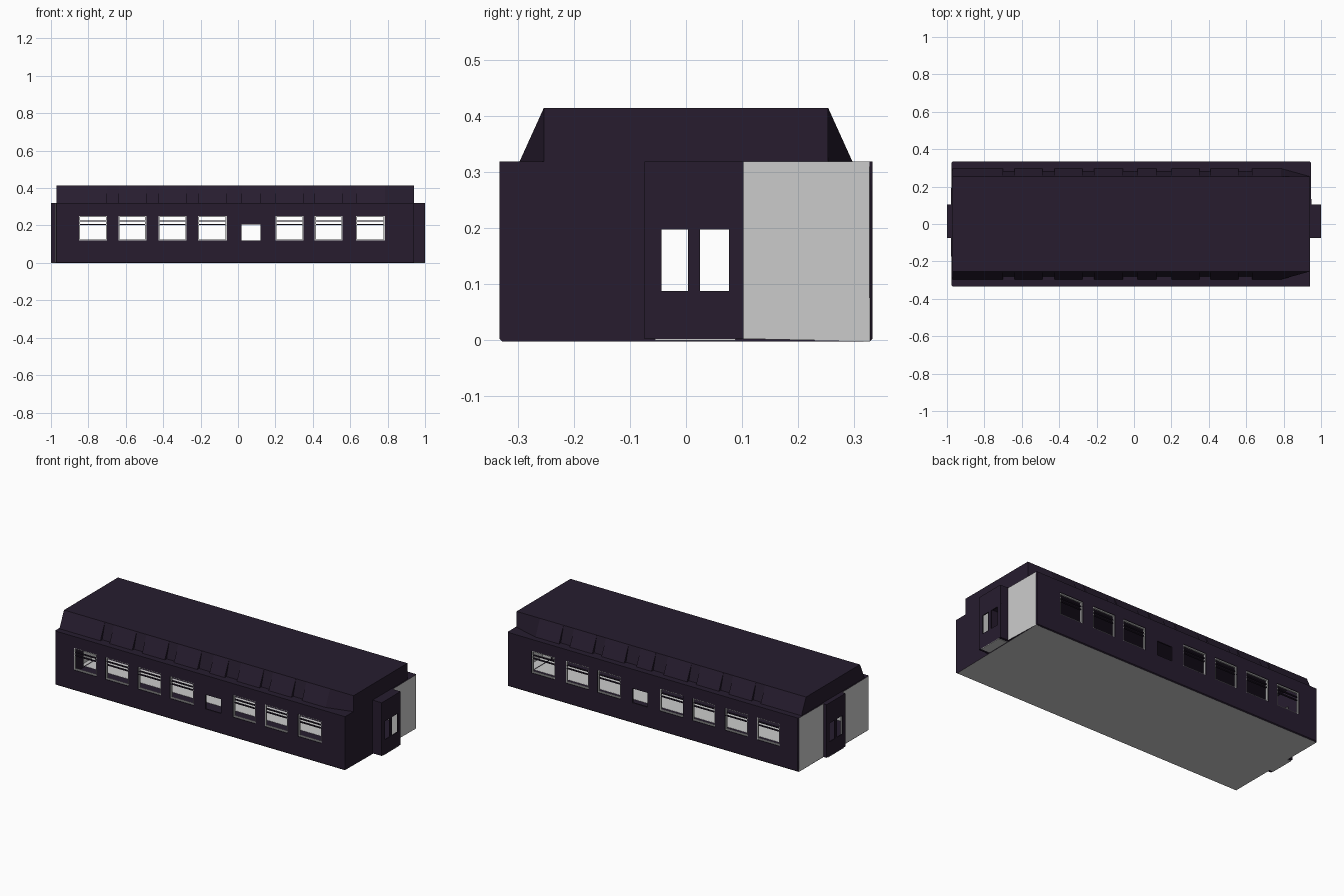
import bpy, bmesh

if "Cube" in bpy.data.objects:
    bpy.data.objects.remove(bpy.data.objects["Cube"])

X0, X1, YW, ZW, ZR = -0.97, 0.94, 0.333, 0.32, 0.415
WINDOWS = [(-0.85, -0.70), (-0.64, -0.49), (-0.425, -0.275), (-0.215, -0.06),
           (0.02, 0.12), (0.20, 0.35), (0.41, 0.56), (0.63, 0.785)]
Z_LOW, Z_HIGH, Z_SMALL = 0.12, 0.252, 0.205
DOOR = (-0.074, 0.103)
DOOR_PANES = [(-0.044, 0.004), (0.025, 0.077)]
PANE_Z = (0.088, 0.198)


def material(name, color):
    m = bpy.data.materials.new(name)
    m.diffuse_color = (*color, 1)
    m.use_nodes = True
    m.node_tree.nodes["Principled BSDF"].inputs["Base Color"].default_value = m.diffuse_color
    return m


DARK = material("dark_paint", (0.02, 0.012, 0.028))
GREY = material("grey_lining", (0.6, 0.6, 0.6))


def finish(name, bm, mats=(), thickness=0):
    bmesh.ops.remove_doubles(bm, verts=bm.verts, dist=1e-5)
    bmesh.ops.recalc_face_normals(bm, faces=bm.faces)
    me = bpy.data.meshes.new(name)
    bm.to_mesh(me)
    bm.free()
    for m in mats:
        me.materials.append(m)
    ob = bpy.data.objects.new(name, me)
    bpy.context.collection.objects.link(ob)
    if thickness:
        s = ob.modifiers.new("wall_thickness", "SOLIDIFY")
        s.thickness = thickness
        s.offset = -1
        s.material_offset = 1
    return ob


def panel(bm, u_range, v_range, holes, place):
    """Flat wall made of a grid of quads, leaving the holes open."""
    us = sorted({*u_range, *[u for h in holes for u in h[:2]]})
    vs = sorted({*v_range, *[v for h in holes for v in h[2:]]})
    for a, b in zip(us, us[1:]):
        for c, d in zip(vs, vs[1:]):
            u, v = (a + b) / 2, (c + d) / 2
            if any(h[0] < u < h[1] and h[2] < v < h[3] for h in holes):
                continue
            bm.faces.new([bm.verts.new(place(*p)) for p in ((a, c), (b, c), (b, d), (a, d))])


def box(bm, x, y, z):
    vs = bmesh.ops.create_cube(bm, size=1)["verts"]
    for v in vs:
        for i, r in enumerate((x, y, z)):
            v.co[i] = (r[0] + r[1]) / 2 + v.co[i] * (r[1] - r[0])


# Carriage body: side walls, end walls with doorways, floor
side_holes = [(a, b, Z_LOW, Z_HIGH if b - a > 0.12 else Z_SMALL) for a, b in WINDOWS]
bm = bmesh.new()
for y in (-YW, YW):
    panel(bm, (X0, X1), (0.003, ZW), side_holes, lambda u, v: (u, y, v))
for x in (X0, X1):
    panel(bm, (-YW, YW), (0.003, ZW), [(*DOOR, 0.003, ZW)], lambda u, v: (x, u, v))
panel(bm, (X0, X1), (-YW, YW), [], lambda u, v: (u, v, 0.003))
finish("carriage_body", bm, (DARK, GREY), 0.008)

# End vestibules with paired door panes
pane_holes = [(*p, *PANE_Z) for p in DOOR_PANES]
for name, xi, xo in (("left_vestibule", X0, -1.0), ("right_vestibule", X1, 1.0)):
    bm = bmesh.new()
    xr = (min(xi, xo), max(xi, xo))
    panel(bm, DOOR, (0.003, ZW), pane_holes, lambda u, v: (xo, u, v))
    for y in DOOR:
        panel(bm, xr, (0.003, ZW), [], lambda u, v: (u, y, v))
    for z in (0.003, ZW):
        panel(bm, xr, DOOR, [], lambda u, v: (u, v, z))
    finish(name, bm, (DARK, GREY), 0.006)

# Roof: sloped panels over the windows, shallow recesses between, tapered right end
YT, YB, YG = 0.254, 0.297, 0.28
stations = [(X0, YB)]
for (_, a), (b, _) in zip(WINDOWS, WINDOWS[1:]):
    stations += [(a, YB), (a, YG), (b, YG), (b, YB)]
stations += [(WINDOWS[-1][1], YB), (X1, YT)]
bm = bmesh.new()
rows = [[bm.verts.new((x, y, z)) for y, z in
         ((-YW, ZW), (-yb, ZW), (-YT, ZR), (YT, ZR), (yb, ZW), (YW, ZW))]
        for x, yb in stations]
for r, s in zip(rows, rows[1:]):
    step = r[0].co.x == s[0].co.x
    for k in range(5):
        if not step:
            bm.faces.new((r[k], r[k + 1], s[k + 1], s[k]))
        elif k in (1, 3):
            t, (p, q) = (2, (r[1], s[1])) if k == 1 else (3, (r[4], s[4]))
            bm.faces.new((r[t], p, q))
for row in (rows[0], rows[-1]):
    bm.faces.new(row[1:5])
finish("roof", bm, (DARK,))

# Side window frames and sliding-sash bars
frames, bars = bmesh.new(), bmesh.new()
T = 0.006
for a, b, c, d in side_holes:
    if b - a < 0.12:
        continue
    for s in (-1, 1):
        y = sorted((s * (YW - 0.014), s * (YW - 0.004)))
        for x in ((a, a + T), (b - T, b)):
            box(frames, x, y, (c, d))
        for z in ((c, c + T), (d - T, d)):
            box(frames, (a, b), y, z)
        for z in (0.203, 0.222):
            box(bars, (a, b), y, (z, z + 0.005))
finish("window_frames", frames)
finish("sash_bars", bars, (DARK,))

# Walkway plank running under the whole carriage
bm = bmesh.new()
box(bm, (-1, 1), (-0.055, 0.088), (0, 0.004))
finish("walkway", bm)
